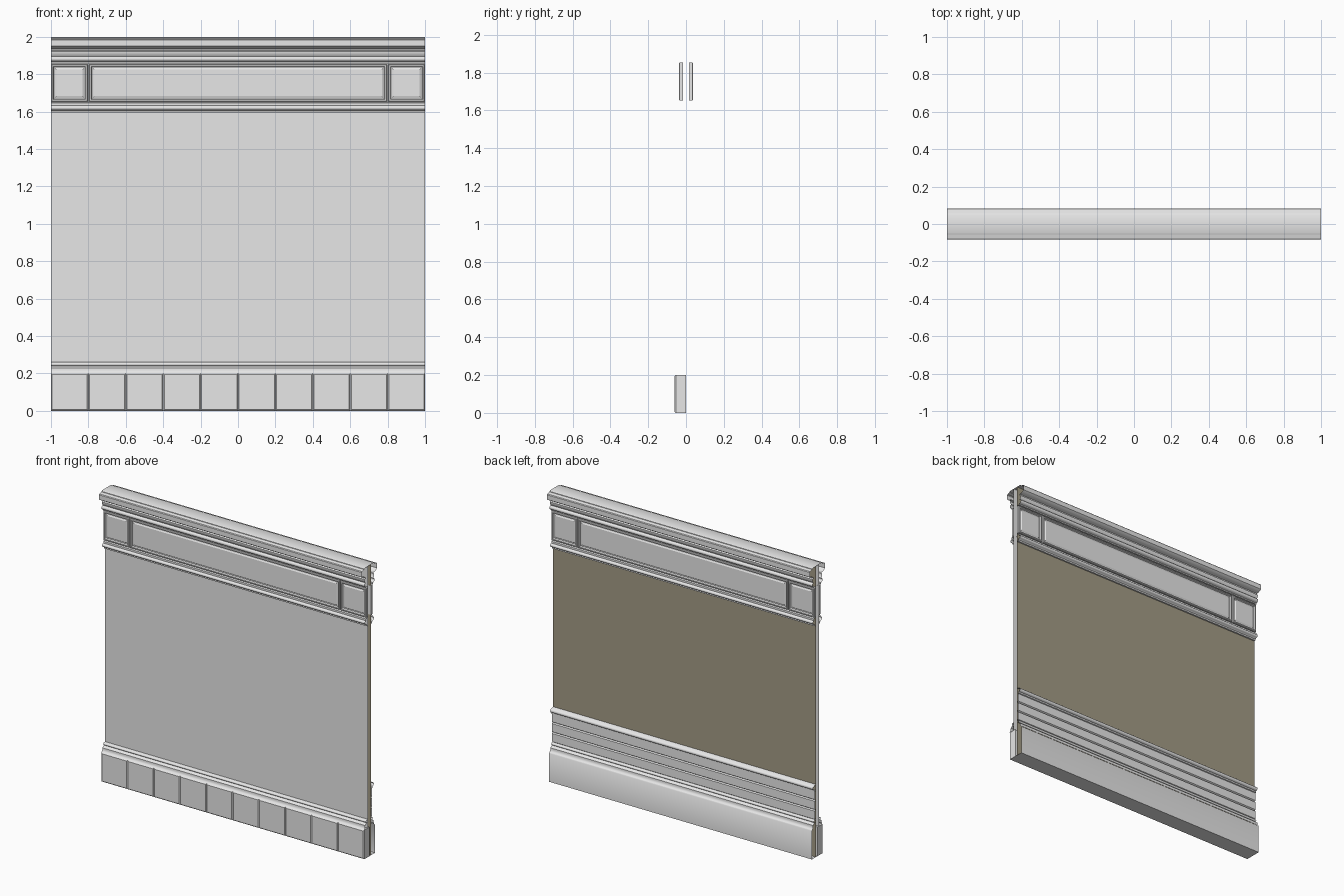
import bpy, bmesh, math

cube = bpy.data.objects.get("Cube")
if cube:
    bpy.data.objects.remove(cube, do_unlink=True)

WALL = 0.017   # half thickness of the hollow wall
FRONT, BACK = -1, 1


def material(name, color):
    m = bpy.data.materials.new(name)
    m.use_nodes = True
    m.diffuse_color = color
    m.node_tree.nodes["Principled BSDF"].inputs["Base Color"].default_value = color
    return m


GREY = material("plaster_grey", (0.8, 0.8, 0.8, 1))
OLIVE = material("olive_wallpaper", (0.37, 0.33, 0.235, 1))


def finish(name, bm, mat, smooth=False):
    mesh = bpy.data.meshes.new(name)
    bm.to_mesh(mesh)
    bm.free()
    mesh.materials.append(mat)
    ob = bpy.data.objects.new(name, mesh)
    bpy.context.collection.objects.link(ob)
    if smooth:
        bpy.ops.object.select_all(action='DESELECT')
        ob.select_set(True)
        bpy.context.view_layer.objects.active = ob
        bpy.ops.object.shade_smooth_by_angle(angle=math.radians(35))
    return ob


def moulding(name, side, profile, mat=GREY):
    """Open-ended strip along x; profile is (distance out, height), bottom to top."""
    bm = bmesh.new()
    rows = [[bm.verts.new((x, side * d, z)) for x in (-1, 1)] for d, z in profile]
    for (a, b), (c, d) in zip(rows, rows[1:]):
        bm.faces.new((a, b, d, c) if side == FRONT else (b, a, c, d))
    return finish(name, bm, mat, smooth=True)


def bead(d, z0, z1, out, steps=6):
    """Half-round bulge between two heights."""
    mid, r = (z0 + z1) / 2, (z1 - z0) / 2
    angles = [math.pi * (i / steps - 0.5) for i in range(steps + 1)]
    return [(d + out * math.cos(a), mid + r * math.sin(a)) for a in angles]


def box(bm, x0, x1, y0, y1, z0, z1):
    made = bmesh.ops.create_cube(bm, size=1)["verts"]
    for v in made:
        v.co = ((x0 + x1) / 2 + v.co.x * (x1 - x0),
                (y0 + y1) / 2 + v.co.y * (y1 - y0),
                (z0 + z1) / 2 + v.co.z * (z1 - z0))
    return made


def panel(name, side, x0, x1):
    """Frieze panel with a stepped frame, a groove and a raised field."""
    bm = bmesh.new()
    box(bm, x0, x1, *sorted((side * 0.016, side * 0.034)), 1.653, 1.853)
    bm.normal_update()
    face = next(f for f in bm.faces if f.normal.y * side > 0.9)
    for width, depth in ((0.006, 0.004), (0.01, 0), (0.006, -0.01), (0.008, 0), (0.01, 0.004)):
        bmesh.ops.inset_region(bm, faces=[face], thickness=width, depth=depth)
    finish(name, bm, GREY)


# Wall skins
moulding("front_wall", FRONT, [(WALL, 0), (WALL, 2)])
moulding("back_wall", BACK, [(WALL, 0), (WALL, 2)], OLIVE)

# Cornice, frieze and lower rail, the same on both sides
crown = ([(WALL, 1.858), (0.038, 1.858), (0.038, 1.866)]
         + bead(0.042, 1.868, 1.895, 0.014)
         + [(0.045, 1.9), (0.052, 1.912), (0.052, 1.922), (0.042, 1.926), (0.044, 1.934),
            (0.06, 1.937), (0.074, 1.943), (0.083, 1.95), (0.083, 1.982), (0.079, 1.987),
            (0.056, 1.992), (0.056, 1.996), (0.047, 2.0), (0, 2.0)])
rail = ([(WALL, 1.592), (0.028, 1.592), (0.028, 1.602), (0.034, 1.606)]
        + bead(0.036, 1.608, 1.632, 0.014)
        + [(0.036, 1.635), (0.036, 1.645), (0.026, 1.651), (WALL, 1.651)])
for side, label in ((FRONT, "front"), (BACK, "back")):
    moulding(label + "_cornice", side, crown)
    moulding(label + "_frieze_rail", side, rail)
    panel(label + "_right_square_panel", side, -1, -0.803)
    panel(label + "_long_panel", side, -0.797, 0.797)
    panel(label + "_left_square_panel", side, 0.803, 1)

# Front skirting: ten bevelled tiles
bm = bmesh.new()
for i in range(10):
    x = -1 + 0.2 * i
    box(bm, x, x + 0.2, -0.06, 0, 0, 0.2)
front_edges = [e for e in bm.edges if all(v.co.y < -0.05 for v in e.verts)]
bmesh.ops.bevel(bm, geom=front_edges, offset=0.006, segments=1, affect='EDGES')
finish("front_skirting_tiles", bm, GREY)

# Cap above the skirting on both sides
cap = ([(0.058, 0.2), (0.05, 0.206), (0.046, 0.216), (0.046, 0.228), (0.036, 0.236)]
       + bead(0.026, 0.24, 0.258, 0.01) + [(WALL, 0.26)])
moulding("front_skirting_cap", FRONT, cap)
moulding("back_skirting", BACK, [(0, 0), (0.06, 0), (0.06, 0.194), (0.056, 0.2)])
moulding("back_skirting_cap", BACK, cap)

# Back wainscot: three grooved boards under a chair rail
boards, height = [], 0.068
for i in range(3):
    z = 0.258 + i * height
    boards += [(0.02, z), (0.028, z + 0.006), (0.028, z + height - 0.006), (0.02, z + height)]
moulding("back_wainscot_boards", BACK, boards)
moulding("back_chair_rail", BACK,
         [(0.028, 0.455), (0.034, 0.458), (0.034, 0.466)]
         + bead(0.034, 0.468, 0.494, 0.014) + [(0.028, 0.498), (WALL, 0.5)])
